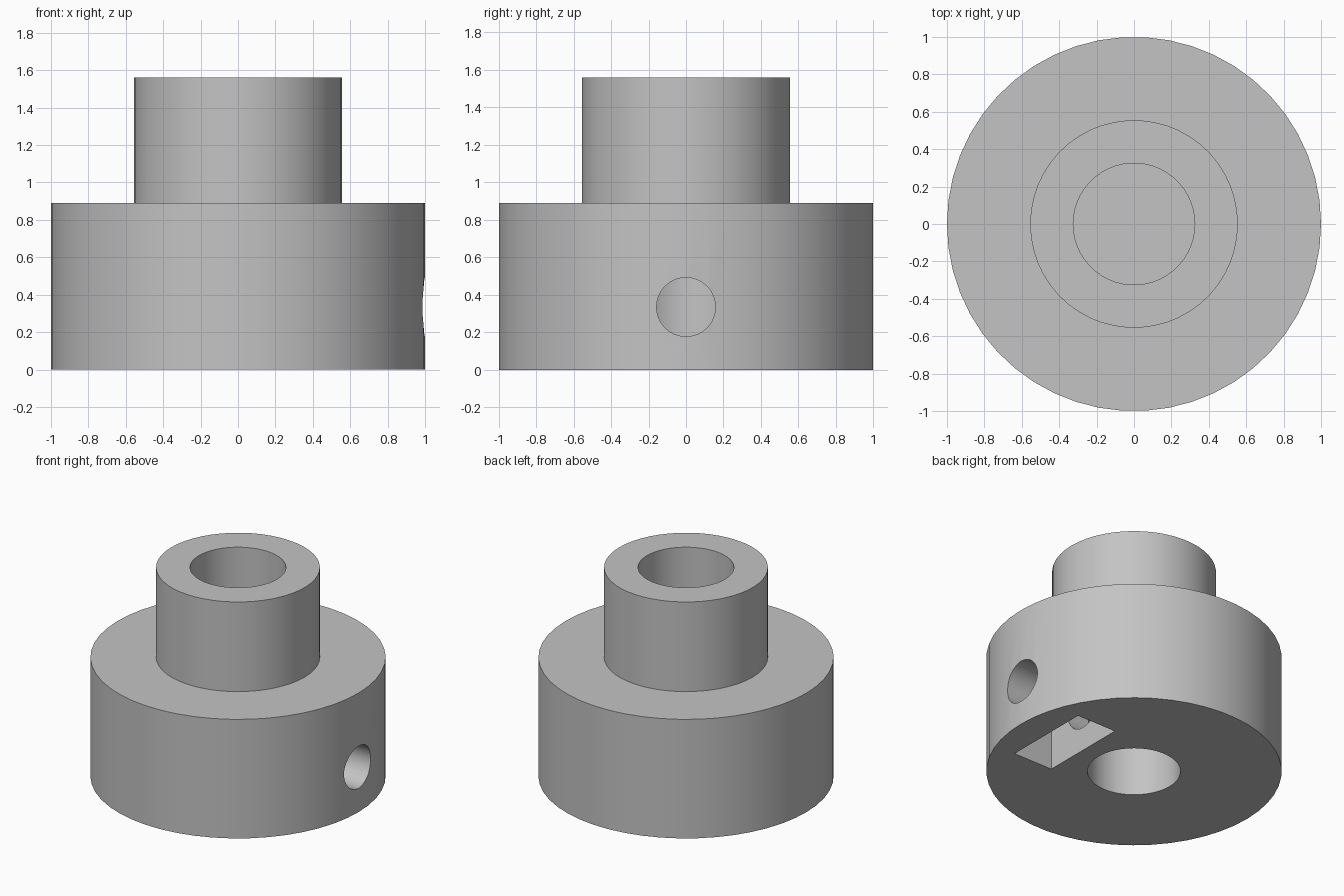
import bpy
import bmesh
from math import pi, radians

if "Cube" in bpy.data.objects:
    bpy.data.objects.remove(bpy.data.objects["Cube"], do_unlink=True)

SIDES = 50
HUB_R, HUB_H = 1.0, 0.89
BOSS_R, TOTAL_H = 0.555, 1.56
TOP_BORE_R, LOWER_BORE_R = 0.325, 0.315
WEB_LOW, WEB_HIGH = 0.78, 0.89
SCREW_R, SCREW_Z = 0.157, 0.335

grey = bpy.data.materials.new("plain grey")
grey.use_nodes = True
grey.diffuse_color = (0.55, 0.55, 0.55, 1)
grey.node_tree.nodes["Principled BSDF"].inputs["Base Color"].default_value = (0.55, 0.55, 0.55, 1)


def lathe(name, profile):
    """Revolve a closed (radius, z) profile around the z axis."""
    bm = bmesh.new()
    verts = [bm.verts.new((r, 0, z)) for r, z in profile]
    edges = [bm.edges.new(pair) for pair in zip(verts, verts[1:])]
    bmesh.ops.spin(bm, geom=verts + edges, axis=(0, 0, 1), cent=(0, 0, 0),
                   angle=2 * pi, steps=SIDES, use_merge=True)
    bmesh.ops.remove_doubles(bm, verts=bm.verts, dist=0.0001)
    bmesh.ops.dissolve_degenerate(bm, edges=bm.edges, dist=0.0001)
    bmesh.ops.recalc_face_normals(bm, faces=bm.faces)
    mesh = bpy.data.meshes.new(name)
    bm.to_mesh(mesh)
    bm.free()
    obj = bpy.data.objects.new(name, mesh)
    bpy.context.collection.objects.link(obj)
    return obj


def cut(target, cutter):
    """Subtract the cutter from the target, then discard the cutter."""
    cutter.hide_render = True
    mod = target.modifiers.new("cut", "BOOLEAN")
    mod.operation = "DIFFERENCE"
    mod.solver = "EXACT"
    mod.object = cutter
    bpy.ops.object.select_all(action="DESELECT")
    target.select_set(True)
    bpy.context.view_layer.objects.active = target
    bpy.ops.object.modifier_apply(modifier=mod.name)
    bpy.data.objects.remove(cutter, do_unlink=True)


# Stepped hub and boss, bored from both ends up to a closed web
hub = lathe("hub_collar", [
    (0, WEB_LOW), (LOWER_BORE_R, WEB_LOW), (LOWER_BORE_R, 0), (HUB_R, 0),
    (HUB_R, HUB_H), (BOSS_R, HUB_H), (BOSS_R, TOTAL_H),
    (TOP_BORE_R, TOTAL_H), (TOP_BORE_R, WEB_HIGH), (0, WEB_HIGH)])
hub.data.materials.append(grey)

# Nut slot opening through the underside
bpy.ops.mesh.primitive_cube_add(size=1, location=(0.613, 0, 0.285))
slot = bpy.context.object
slot.name = "nut_slot_cutter"
slot.scale = (0.325, 0.67, 0.77)
cut(hub, slot)

# Set-screw hole from the side into the lower bore
bpy.ops.mesh.primitive_cylinder_add(vertices=SIDES, radius=SCREW_R, depth=1.0,
                                    location=(0.62, 0, SCREW_Z),
                                    rotation=(0, radians(90), 0))
screw = bpy.context.object
screw.name = "screw_hole_cutter"
cut(hub, screw)

# Smooth round walls with crisp rims
bpy.ops.object.select_all(action="DESELECT")
hub.select_set(True)
bpy.context.view_layer.objects.active = hub
bpy.ops.object.shade_smooth_by_angle(angle=radians(30))
